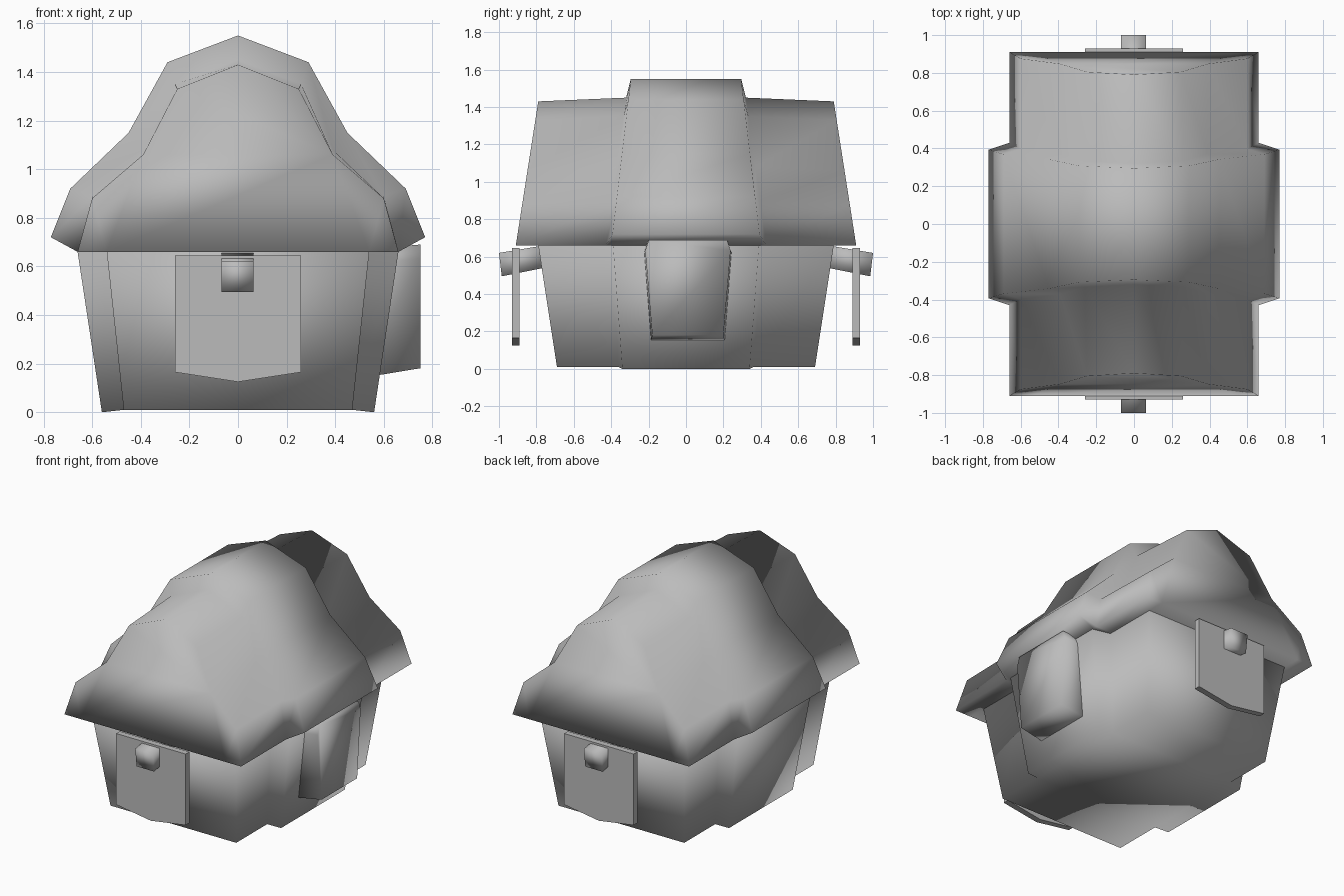
import bpy
import bmesh

default = bpy.data.objects.get("Cube")
if default:
    bpy.data.objects.remove(default, do_unlink=True)

grey = bpy.data.materials.new("plain grey")
grey.use_nodes = True
GREY = (0.5, 0.5, 0.5, 1)
grey.diffuse_color = GREY
grey.node_tree.nodes["Principled BSDF"].inputs["Base Color"].default_value = GREY


def loft(name, rings, smooth=True):
    """Join equal closed rings of points into one capped solid."""
    bm = bmesh.new()
    loops = [[bm.verts.new(p) for p in ring] for ring in rings]
    n = len(loops[0])
    for a, b in zip(loops, loops[1:]):
        for i in range(n):
            j = (i + 1) % n
            bm.faces.new((a[i], a[j], b[j], b[i]))
    bm.faces.new(loops[0][::-1])
    bm.faces.new(loops[-1])
    bmesh.ops.recalc_face_normals(bm, faces=bm.faces)
    for f in bm.faces:
        f.smooth = smooth
    mesh = bpy.data.meshes.new(name)
    bm.to_mesh(mesh)
    bm.free()
    mesh.materials.append(grey)
    obj = bpy.data.objects.new(name, mesh)
    bpy.context.collection.objects.link(obj)
    return obj


def mirrored(half):
    """Complete a half profile whose last point lies on x = 0."""
    return half + [(-x, z) for x, z in half[-2::-1]]


# Roof: narrow gabled ends with a taller, wider middle band
end = mirrored([(.54, .66), (.66, .66), (.60, .88), (.39, 1.06), (.25, 1.33), (0, 1.43)])
inner = mirrored([(.54, .66), (.66, .66), (.60, .89), (.39, 1.08), (.26, 1.35), (0, 1.45)])
band = mirrored([(.66, .66), (.77, .72), (.69, .92), (.45, 1.15), (.29, 1.44), (0, 1.55)])


def station(profile, y_low, y_high, sign):
    top = max(z for x, z in profile)
    return [(x, sign * (y_low + (y_high - y_low) * (z - .66) / (top - .66)), z)
            for x, z in profile]


steps = [(end, .91, .79), (inner, .43, .32), (band, .40, .295)]
loft("roof", [station(*s, -1) for s in steps] + [station(*s, 1) for s in steps[::-1]])


# Walls: cross-shaped plan that flares upward
def wall_ring(z, x_end, x_mid, y_end, y_step, y_mid, z_end):
    quarter = [(x_mid, y_mid, z), (x_end, y_step, z_end), (x_end, y_end, z_end)]
    right = [(x, -y, h) for x, y, h in quarter[::-1]] + quarter
    return right + [(-x, y, h) for x, y, h in right[::-1]]


loft("walls", [wall_ring(0, .47, .56, .69, .36, .34, .01),
               wall_ring(.66, .54, .66, .79, .42, .39, .66)])


# Side box: tapered bay on the left wall
outline = [(-.23, .64), (-.21, .70), (.23, .70), (.25, .64), (.21, .17), (-.19, .17)]
loft("side_box", [[(.50, y, z - .03) for y, z in outline],
                  [(.75, .01 + (y - .01) * .95, .445 + (z - .445) * .96) for y, z in outline]])


# Hanging signs and their pegs at both ends
shield = [(-.26, .645), (.26, .645), (.26, .165), (0, .125), (-.26, .165)]
for place, s in (("front", -1), ("back", 1)):
    loft(place + "_sign", [[(x, s * y, z) for x, z in shield] for y in (.89, .93)], False)
    loft(place + "_peg", [[(x, s * y, z) for x, z in
                           ((-.068, lo), (.063, lo), (.063, hi), (-.068, hi))]
                          for y, lo, hi in ((.76, .54, .66), (.985, .495, .62))])
    peg = bpy.data.objects[place + "_peg"]
    for v in peg.data.vertices:
        if abs(v.co.y) > .9 and v.co.z > .6:
            v.co.y = s * 1.0
